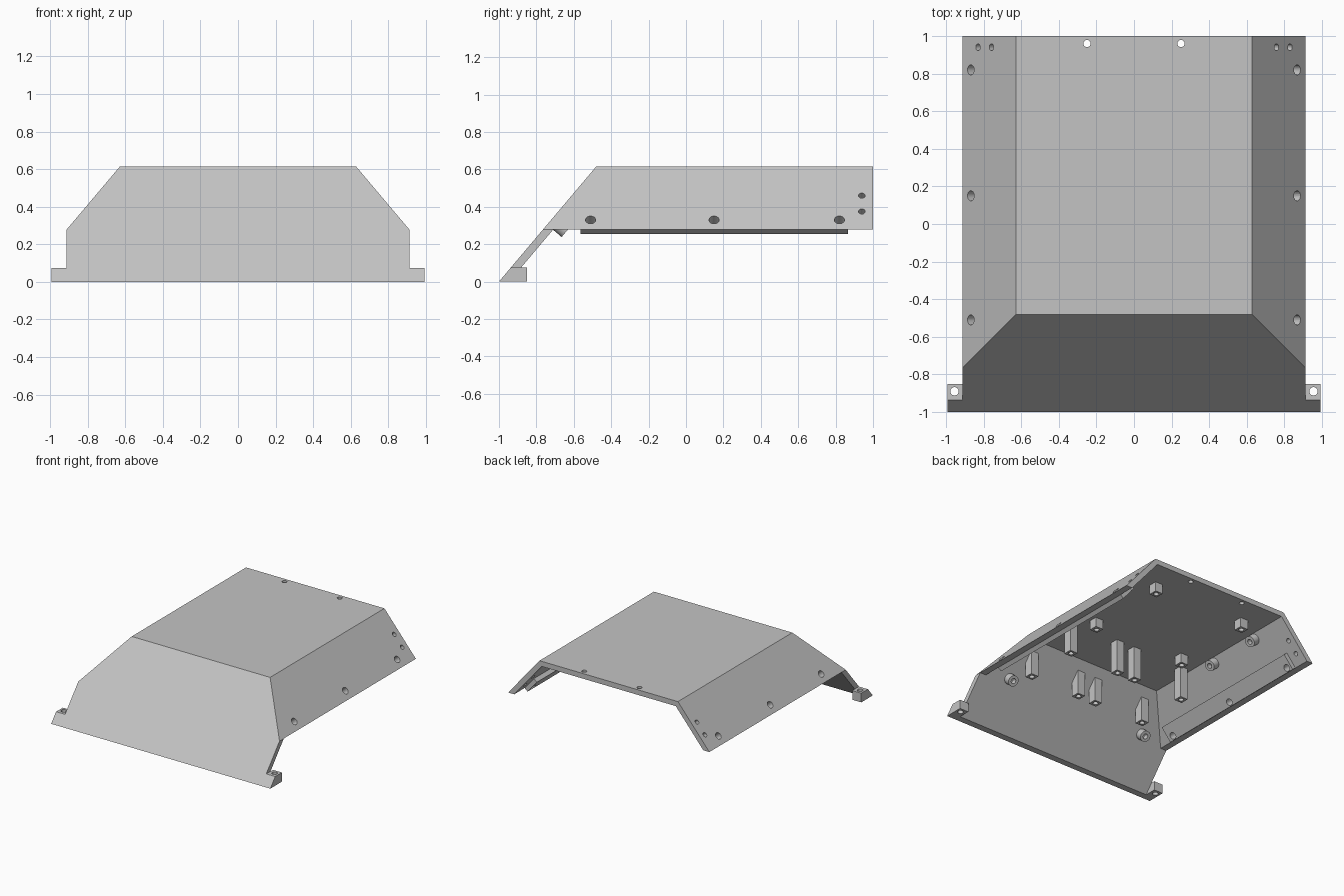
import bpy, bmesh
from mathutils import Vector, Matrix

cube = bpy.data.objects.get("Cube")
if cube:
    bpy.data.objects.remove(cube, do_unlink=True)

grey = bpy.data.materials.new("matte_grey")
grey.use_nodes = True
grey.diffuse_color = (0.55, 0.55, 0.55, 1)
grey.node_tree.nodes["Principled BSDF"].inputs["Base Color"].default_value = grey.diffuse_color

# Main dimensions
TOP, EAVE, TAB, WALL = 0.615, 0.278, 0.075, 0.055
ROOF_T, SLOPE, WIDE, TAB_X, TAB_Y = 0.042, 0.845, 0.912, 0.993, -0.85
INWARD = Vector((-0.763, 0, -0.646))      # into the case from the +x wall
UPWALL = Vector((-0.646, 0, 0.763))
PANEL_IN = Vector((0, 0.763, -0.646))     # into the case from the front panel


def wall_x(z, inset=0):
    return WIDE + SLOPE * (EAVE - z) - inset


def panel_y(z, inset=0):
    return -1 + SLOPE * z + inset


def make(name, bm):
    bmesh.ops.recalc_face_normals(bm, faces=bm.faces)
    mesh = bpy.data.meshes.new(name)
    bm.to_mesh(mesh)
    bm.free()
    obj = bpy.data.objects.new(name, mesh)
    bpy.context.collection.objects.link(obj)
    mesh.materials.append(grey)
    return obj


def add_rod(bm, centre, axis, radius, length, sides=32):
    turn = Vector(axis).to_track_quat('Z', 'Y').to_matrix().to_4x4()
    bmesh.ops.create_cone(bm, cap_ends=True, segments=sides, radius1=radius,
                          radius2=radius, depth=length,
                          matrix=Matrix.Translation(centre) @ turn)


def drill(obj, holes):
    """Cut round holes given as (centre, axis, radius, length)."""
    bm = bmesh.new()
    for hole in holes:
        add_rod(bm, *hole)
    cutter = make("drill", bm)
    cutter.hide_render = True
    mod = obj.modifiers.new("holes", 'BOOLEAN')
    mod.operation, mod.solver, mod.object = 'DIFFERENCE', 'EXACT', cutter
    finish(obj)
    bpy.ops.object.modifier_apply(modifier=mod.name)
    bpy.data.objects.remove(cutter, do_unlink=True)


def finish(obj):
    bpy.ops.object.select_all(action='DESELECT')
    obj.select_set(True)
    bpy.context.view_layer.objects.active = obj
    bpy.ops.object.shade_smooth_by_angle()


def flip(v, side):
    return Vector((v[0] * side, v[1], v[2]))


# Hood: outer skin points in capitals, inner skin in small letters
top_in = TOP - ROOF_T
P = {
    "A": (wall_x(TOP), 1, TOP), "a": (wall_x(top_in, WALL), 1, top_in),
    "B": (wall_x(TOP), panel_y(TOP), TOP),
    "b": (wall_x(top_in, WALL), panel_y(top_in, WALL), top_in),
    "C": (WIDE, 1, EAVE), "c": (WIDE - WALL, 1, EAVE),
    "D": (WIDE, panel_y(EAVE), EAVE), "d": (WIDE - WALL, panel_y(EAVE, WALL), EAVE),
    "h": (WIDE, panel_y(EAVE, WALL), EAVE),
    "E": (WIDE, panel_y(TAB), TAB), "e": (WIDE, panel_y(TAB, WALL), TAB),
    "F": (TAB_X, panel_y(TAB), TAB), "f": (TAB_X, TAB_Y, TAB),
    "G": (TAB_X, -1, 0), "g": (TAB_X, TAB_Y, 0),
    "T": (WIDE, TAB_Y, TAB), "t": (WIDE, TAB_Y, 0),
    "o": (WIDE, panel_y(0, WALL), 0),
}
SIDE_FACES = ["ABDhC", "abdc", "AacC", "Chdc", "DEeh", "EFfTe", "FGgf", "fgtT", "Ttoe"]
MIDDLE_FACES = ["AB", "ab", "Aa", "BDEFG", "bdheo", "Ggto"]   # closed by mirroring

bm = bmesh.new()
V = {(k, s): bm.verts.new(flip(p, s)) for k, p in P.items() for s in (1, -1)}
for names in SIDE_FACES:
    for s in (1, -1):
        bm.faces.new([V[k, s] for k in names])
for names in MIDDLE_FACES:
    bm.faces.new([V[k, 1] for k in names] + [V[k, -1] for k in reversed(names)])
hood = make("hood_shell", bm)

# Holes through roof, walls and mounting tabs
rail_holes, holes = {}, []
for s in (1, -1):
    axis = flip(INWARD, s)
    rail_holes[s] = [(Vector((s * wall_x(0.33), y, 0.33)), axis, 0.027, 0.3)
                     for y in (-0.51, 0.15, 0.82)]
    holes += rail_holes[s]
    holes += [(Vector((s * wall_x(z), 0.94, z)), axis, 0.018, 0.2) for z in (0.375, 0.46)]
    holes.append((Vector((s * 0.25, 0.96, TOP)), (0, 0, 1), 0.019, 0.3))
    holes.append((Vector((s * 0.955, -0.89, TAB / 2)), (0, 0, 1), 0.022, 0.3))
drill(hood, holes)
finish(hood)

# Thickened screw rails inside the side walls
for s, side in ((1, "left"), (-1, "right")):
    foot = Vector((WIDE - WALL, 0, EAVE))
    section = [foot + INWARD * n + UPWALL * u
               for n, u in ((-0.01, 0), (0.035, 0), (0.035, 0.13), (-0.01, 0.13))]
    bm = bmesh.new()
    face = bm.faces.new([bm.verts.new(flip(p, s) + Vector((0, -0.565, 0))) for p in section])
    ext = bmesh.ops.extrude_face_region(bm, geom=[face])["geom"]
    bmesh.ops.translate(bm, vec=(0, 1.43, 0),
                        verts=[g for g in ext if isinstance(g, bmesh.types.BMVert)])
    rail = make(side + "_screw_rail", bm)
    drill(rail, rail_holes[s])
    finish(rail)


# Square standoffs hanging from the roof and front panel
def standoff(name, x, y, tip):
    bm = bmesh.new()
    bmesh.ops.create_cube(bm, size=0.07, matrix=Matrix.Translation((x, y, 0)))
    for v in bm.verts:
        under_panel = (v.co.y + 1) / SLOPE - 0.04
        v.co.z = min(TOP - 0.025, under_panel) if v.co.z > 0 else tip
    post = make(name, bm)
    drill(post, [(Vector((x, y, tip)), (0, 0, 1), 0.02, 0.12)])
    finish(post)


for y, label in ((-0.55, "front"), (-0.094, "middle")):
    for x in (-0.54, -0.083, 0.083, 0.54):
        standoff(label + "_long_standoff", x, y, 0.31)
for y in (0.059, 0.756):
    for x in (-0.417, 0.417):
        standoff("short_standoff", x, y, 0.495)


# Round bosses standing square to the front panel and side walls
def boss(name, base, axis, length):
    bm = bmesh.new()
    add_rod(bm, base + axis * (length - 0.02) / 2, axis, 0.043, length + 0.02)
    obj = make(name, bm)
    drill(obj, [(base + axis * length, axis, 0.02, 0.08)])
    finish(obj)


for s in (1, -1):
    boss("front_panel_boss", Vector((s * 0.647, panel_y(0.31, WALL), 0.31)), PANEL_IN, 0.06)
    for y in (0.18, 0.65):
        boss("side_wall_boss", Vector((s * wall_x(0.54, WALL), y, 0.54)), flip(INWARD, s), 0.06)
